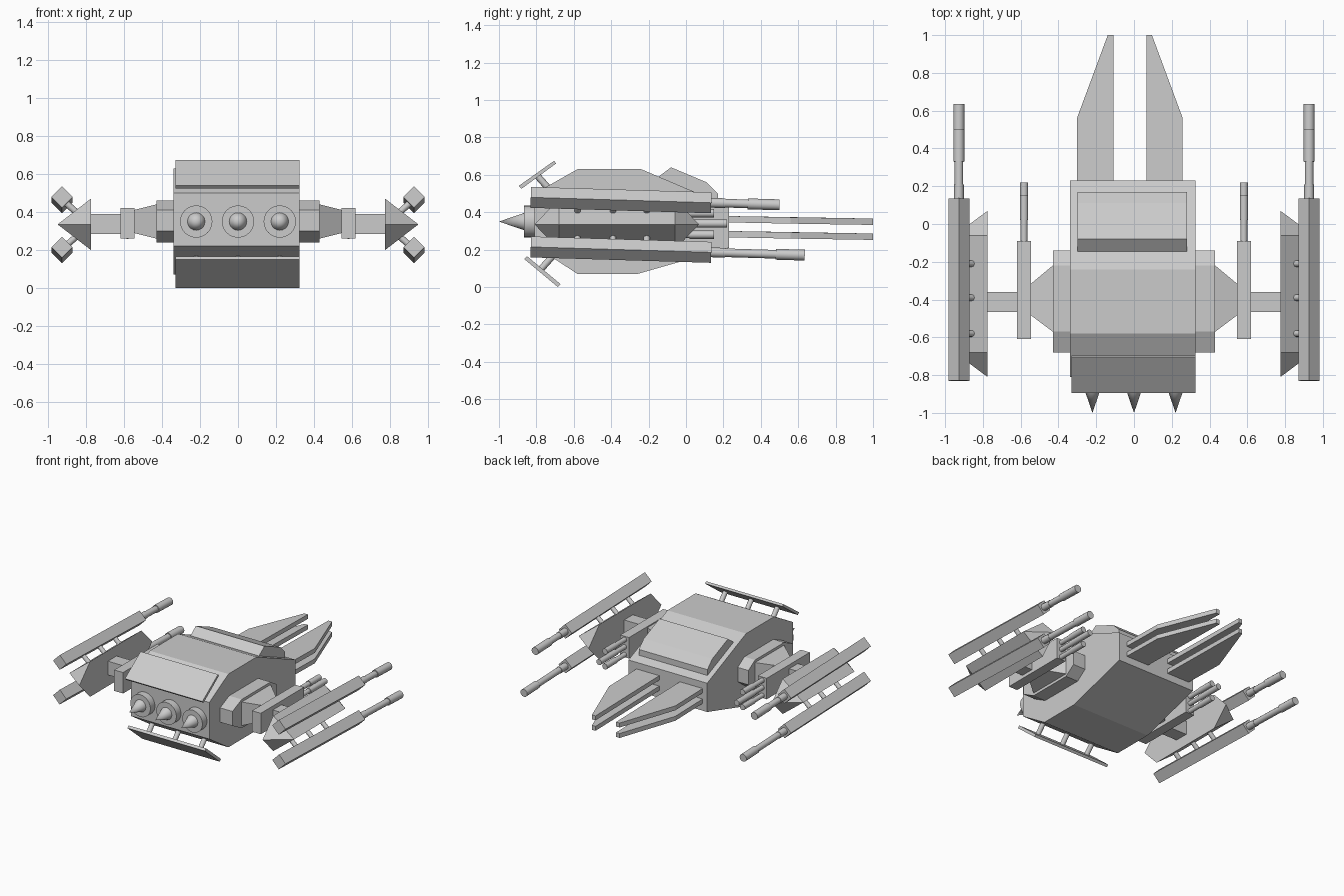
import bpy, bmesh
from mathutils import Vector
from math import pi

if "Cube" in bpy.data.objects:
    bpy.data.objects.remove(bpy.data.objects["Cube"])


def finish(bm, name):
    bmesh.ops.recalc_face_normals(bm, faces=bm.faces[:])
    me = bpy.data.meshes.new(name)
    bm.to_mesh(me)
    bm.free()
    ob = bpy.data.objects.new(name, me)
    bpy.context.collection.objects.link(ob)
    return ob


def hull(name, pts):
    """Convex solid around a few corner points."""
    bm = bmesh.new()
    for p in pts:
        bm.verts.new(p)
    bmesh.ops.convex_hull(bm, input=bm.verts[:])
    bmesh.ops.dissolve_limit(bm, angle_limit=0.01, verts=bm.verts[:], edges=bm.edges[:])
    return finish(bm, name)


def side_prism(name, x0, x1, profile):
    """(y, z) profile swept from x0 to x1."""
    return hull(name, [(x, y, z) for x in (x0, x1) for y, z in profile])


def box(name, x, y, z):
    return hull(name, [(a, b, c) for a in x for b in y for c in z])


def rod(name, a, b, r1, r2=None, sides=12):
    """Round rod, cone or square bar between two points."""
    a, b = Vector(a), Vector(b)
    bm = bmesh.new()
    bmesh.ops.create_cone(bm, cap_ends=True, segments=sides, radius1=r1,
                          radius2=r1 if r2 is None else r2, depth=(b - a).length)
    rot = (b - a).to_track_quat('Z', 'Y').to_matrix().to_4x4()
    bmesh.ops.transform(bm, matrix=rot, verts=bm.verts[:])
    bmesh.ops.translate(bm, vec=(a + b) / 2, verts=bm.verts[:])
    ob = finish(bm, name)
    if sides > 8:
        bpy.context.view_layer.objects.active = ob
        ob.select_set(True)
        bpy.ops.object.shade_smooth_by_angle(angle=pi / 5)
        ob.select_set(False)
    return ob


# Main hull and raised canopy
side_prism("hull", -0.34, 0.325, [
    (-0.81, 0.22), (-0.81, 0.50), (-0.58, 0.63), (-0.24, 0.63),
    (0.23, 0.43), (0.23, 0.21), (-0.26, 0.07), (-0.58, 0.07)])
side_prism("canopy", -0.30, 0.28, [
    (-0.16, 0.58), (-0.08, 0.64), (0.11, 0.56), (0.17, 0.50), (0.17, 0.44), (-0.16, 0.56)])

# Rear fins on struts
side_prism("upper_fin", -0.33, 0.325, [(-0.895, 0.54), (-0.88, 0.525), (-0.695, 0.66), (-0.705, 0.675)])
side_prism("lower_fin", -0.33, 0.325, [(-0.865, 0.15), (-0.85, 0.165), (-0.67, 0.015), (-0.685, 0.0)])
for i, x in enumerate((-0.22, 0, 0.22)):
    rod(f"upper_fin_strut_{i}", (x, -0.795, 0.595), (x, -0.72, 0.51), 0.018)
    rod(f"lower_fin_strut_{i}", (x, -0.78, 0.09), (x, -0.70, 0.18), 0.018)
    # Thruster disc and spike
    rod(f"thruster_disc_{i}", (x, -0.80, 0.35), (x, -0.865, 0.35), 0.085, sides=24)
    rod(f"thruster_spike_{i}", (x, -0.86, 0.35), (x, -1.0, 0.35), 0.048, 0.0, 20)

# Stacked prow blades
for s in (-1, 1):
    for level, z in (("upper", 0.363), ("lower", 0.283)):
        outline = [(0.087, 0.2, 0), (0.28, 0.2, 0), (0.28, 0.56, -0.007),
                   (0.117, 1.0, -0.014), (0.087, 1.0, -0.014)]
        hull(f"{level}_blade", [(-0.022 + s * x, y, z + dz + t)
                                for x, y, dz in outline for t in (-0.017, 0.017)])

for s in (-1, 1):
    # Shoulder block and tapered mount
    side_prism("shoulder", s * 0.30, s * 0.43, [
        (-0.68, 0.30), (-0.68, 0.41), (-0.57, 0.46), (-0.22, 0.46),
        (-0.14, 0.41), (-0.14, 0.30), (-0.22, 0.24), (-0.57, 0.24)])
    hull("shoulder_taper",
         [(s * 0.43, y, z) for y in (-0.57, -0.22) for z in (0.26, 0.44)] +
         [(s * 0.55, y, z) for y in (-0.48, -0.32) for z in (0.29, 0.41)])

    # Inner gun with three barrels
    box("inner_gun", (s * 0.545, s * 0.62), (-0.61, -0.09), (0.26, 0.42))
    for z, end in ((0.395, 0.15), (0.34, 0.22), (0.28, 0.15)):
        rod("inner_gun_sleeve", (s * 0.582, -0.1, z), (s * 0.582, 0.03, z), 0.018)
        rod("inner_gun_barrel", (s * 0.582, 0.02, z), (s * 0.582, end, z), 0.022)

    # Arm out to the wing pod
    box("wing_arm", (s * 0.61, s * 0.79), (-0.465, -0.36), (0.285, 0.39))
    hull("wing_pod", [(s * 0.775, y, z) for y, z in (
        (-0.81, 0.335), (-0.68, 0.47), (-0.06, 0.47), (0.07, 0.335), (-0.06, 0.20), (-0.68, 0.20))] +
        [(s * 0.95, -0.68, 0.335), (s * 0.95, -0.06, 0.335)])

    # Long outer guns, upper and lower, drooping slightly toward the prow
    for level, up, z0, end, mid in (("upper", 1, 0.465, 0.50, 0.33), ("lower", -1, 0.20, 0.635, 0.48)):
        x = s * 0.927

        def at(y):
            return (x, y, z0 - 0.03 * (y + 0.35))
        bar = rod(f"{level}_outer_gun", at(-0.83), at(0.135), 0.056, sides=4)
        rod(f"{level}_gun_collar", at(0.13), at(0.21), 0.026)
        rod(f"{level}_gun_barrel", at(0.20), at(mid), 0.023)
        rod(f"{level}_gun_muzzle", at(mid), at(end), 0.029)
        for y in (-0.58, -0.39, -0.21):
            rod(f"{level}_gun_strut", (s * 0.835, y, 0.335 + up * 0.05),
                (s * 0.915, y, 0.335 + up * 0.12), 0.017)
